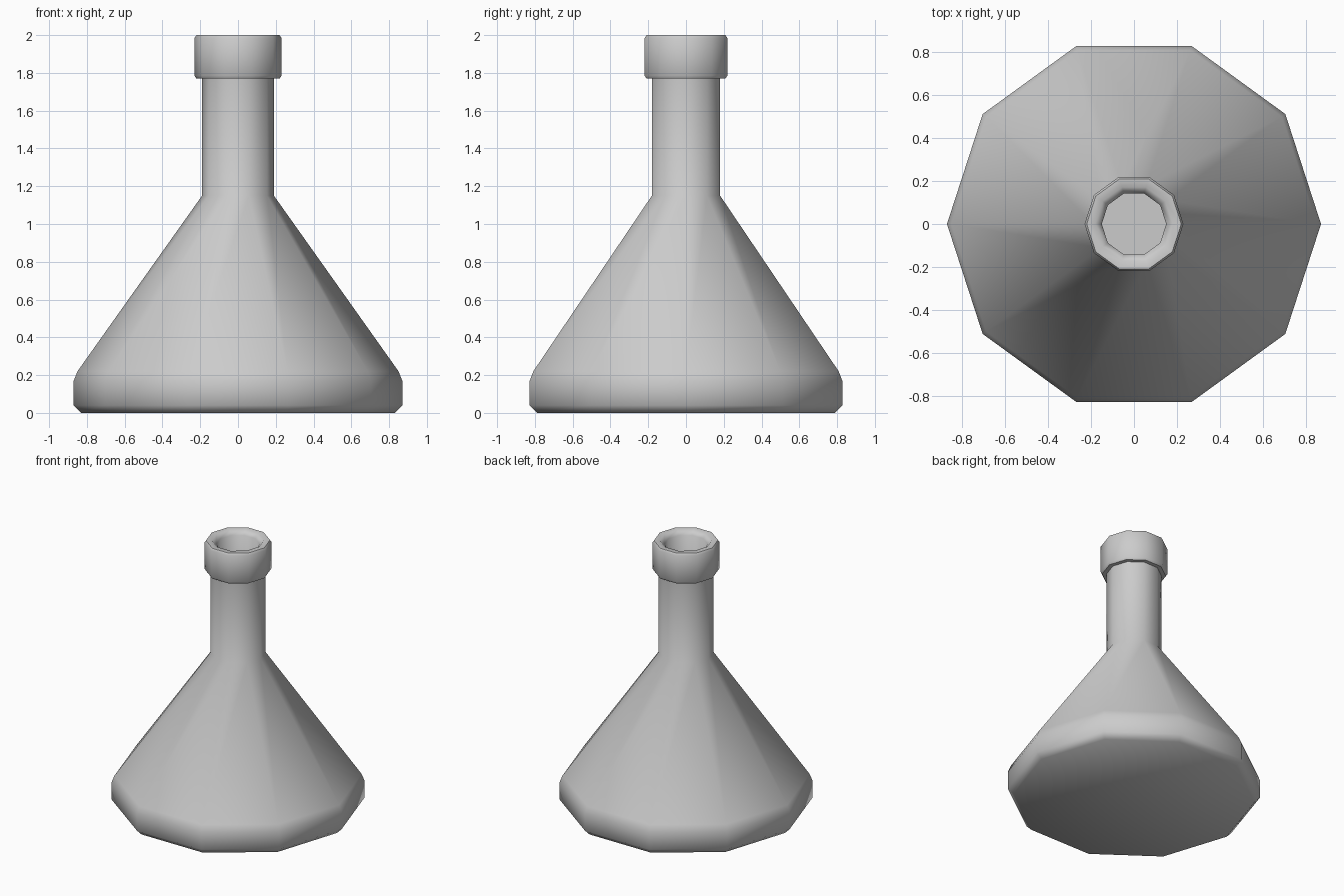
import bpy, bmesh, math

if "Cube" in bpy.data.objects:
    bpy.data.objects.remove(bpy.data.objects["Cube"])

SIDES = 10

def lathe(name, profile, closed=False):
    """Revolve (radius, z) points around z; radius 0 makes a pole."""
    bm = bmesh.new()
    rings = []
    for r, z in profile:
        if r == 0:
            rings.append([bm.verts.new((0, 0, z))] * SIDES)
        else:
            rings.append([bm.verts.new((r * math.cos(2 * math.pi * i / SIDES),
                                        r * math.sin(2 * math.pi * i / SIDES), z))
                          for i in range(SIDES)])
    pairs = list(zip(rings, rings[1:]))
    if closed:
        pairs.append((rings[-1], rings[0]))
    for a, b in pairs:
        for i in range(SIDES):
            j = (i + 1) % SIDES
            bm.faces.new(list(dict.fromkeys((a[i], a[j], b[j], b[i]))))
    bmesh.ops.recalc_face_normals(bm, faces=bm.faces)
    mesh = bpy.data.meshes.new(name)
    bm.to_mesh(mesh)
    bm.free()
    obj = bpy.data.objects.new(name, mesh)
    bpy.context.collection.objects.link(obj)
    bpy.ops.object.select_all(action='DESELECT')
    obj.select_set(True)
    bpy.context.view_layer.objects.active = obj
    bpy.ops.object.shade_smooth_by_angle(angle=math.radians(50))
    return obj

# Hollow flask: outside from base to collar lip, then back down the inside
lathe("flask", [
    (0, 0), (0.83, 0), (0.87, 0.04), (0.87, 0.17), (0.85, 0.22),
    (0.19, 1.15), (0.19, 1.77),
    (0.22, 1.77), (0.23, 1.785), (0.23, 1.985), (0.22, 2.0),
    (0.18, 2.0), (0.15, 1.97),
    (0.15, 1.135), (0.81, 0.205), (0.83, 0.16), (0.83, 0.04), (0, 0.04),
])
